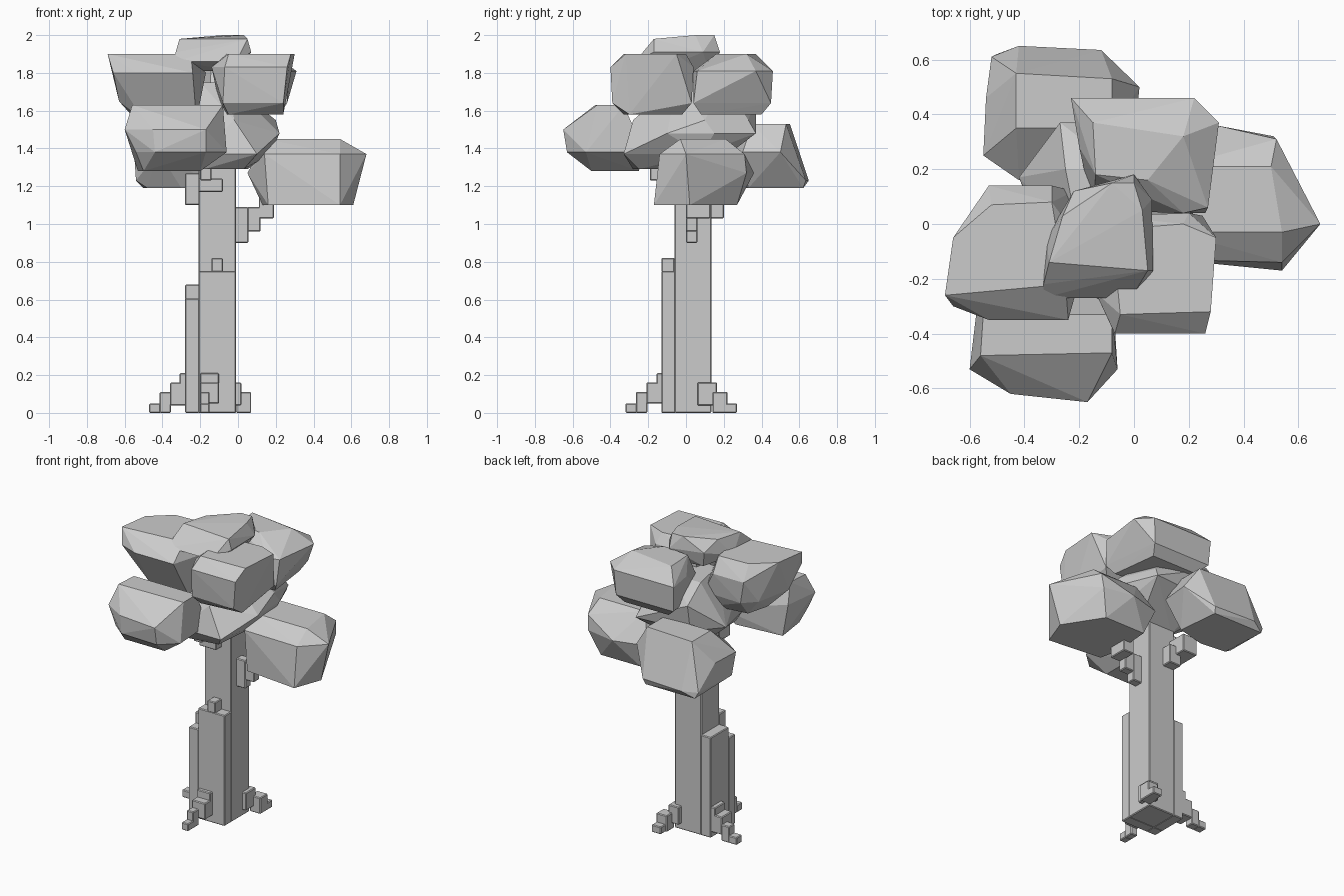
import bpy, bmesh


def finish(name, bm, bevel=0):
    mesh = bpy.data.meshes.new(name)
    bm.to_mesh(mesh)
    bm.free()
    ob = bpy.data.objects.new(name, mesh)
    bpy.context.collection.objects.link(ob)
    if bevel:
        mod = ob.modifiers.new("soft_edges", "BEVEL")
        mod.width = bevel
        mod.segments = 1


def blocks(name, *boxes):
    """Boxes given as (x0, x1, y0, y1, z0, z1), joined in one object."""
    bm = bmesh.new()
    for x0, x1, y0, y1, z0, z1 in boxes:
        for v in bmesh.ops.create_cube(bm, size=1)["verts"]:
            v.co.x = x1 if v.co.x > 0 else x0
            v.co.y = y1 if v.co.y > 0 else y0
            v.co.z = z1 if v.co.z > 0 else z0
    finish(name, bm, 0.005)


def clump(name, *sections):
    """Faceted foliage: hull around horizontal sections (z, outline points)."""
    bm = bmesh.new()
    for z, outline in sections:
        for x, y in outline:
            bm.verts.new((x, y, z))
    hull = bmesh.ops.convex_hull(bm, input=bm.verts)
    loose = {v for v in hull["geom_interior"] + hull["geom_unused"]
             if isinstance(v, bmesh.types.BMVert) and not v.link_faces}
    bmesh.ops.delete(bm, geom=list(loose), context="VERTS")
    bmesh.ops.recalc_face_normals(bm, faces=bm.faces)
    finish(name, bm)


# Stepped trunk
blocks("trunk", (-0.21, -0.01, -0.06, 0.135, 0, 1.5))
blocks("trunk_bark_layer",
       (-0.21, -0.01, -0.13, -0.055, 0, 0.75),
       (-0.28, -0.205, -0.13, -0.055, 0, 0.605),
       (-0.28, -0.205, -0.06, 0.135, 0, 0.68),
       (-0.14, -0.08, -0.13, -0.06, 0.745, 0.82))

# Stepped roots
blocks("left_root",
       (-0.47, -0.41, 0.07, 0.13, 0, 0.05), (-0.415, -0.355, 0.07, 0.13, 0, 0.11),
       (-0.36, -0.275, 0.02, 0.13, 0.04, 0.16), (-0.31, -0.275, 0.02, 0.13, 0.15, 0.21))
blocks("front_root",
       (-0.2, -0.15, -0.32, -0.26, 0, 0.05), (-0.2, -0.15, -0.265, -0.205, 0, 0.11),
       (-0.2, -0.1, -0.21, -0.125, 0.05, 0.16), (-0.2, -0.1, -0.155, -0.125, 0.15, 0.21))
blocks("back_right_root",
       (-0.06, 0.018, 0.06, 0.165, 0.04, 0.16),
       (-0.01, 0.07, 0.14, 0.22, 0, 0.11), (0.0, 0.07, 0.21, 0.27, 0, 0.05))

# Stepped branches
blocks("right_branch",
       (-0.015, 0.055, 0, 0.06, 0.9, 1.09), (0.05, 0.12, 0, 0.06, 0.96, 1.09),
       (0.11, 0.19, 0, 0.13, 1.03, 1.15))
blocks("back_branch",
       (-0.21, -0.12, 0.13, 0.2, 1.03, 1.16), (-0.28, -0.17, 0.13, 0.27, 1.1, 1.22),
       (-0.28, -0.205, 0.06, 0.14, 1.1, 1.27))
blocks("front_branch",
       (-0.21, -0.08, -0.12, -0.055, 1.17, 1.24), (-0.2, -0.14, -0.19, -0.07, 1.23, 1.32))

# Low foliage clumps
clump("right_foliage",
      (1.10, [(0.13, 0.0), (0.15, 0.27), (0.45, 0.27), (0.61, 0.02), (0.54, -0.17), (0.16, -0.13)]),
      (1.27, [(0.05, 0.05), (0.08, 0.3), (0.3, 0.36), (0.51, 0.32)]),
      (1.37, [(0.68, 0.0), (0.54, -0.14), (0.14, -0.13), (0.52, 0.31)]),
      (1.45, [(0.15, -0.03), (0.16, 0.21), (0.5, 0.21), (0.54, -0.03)]))
clump("front_left_foliage",
      (1.28, [(-0.5, -0.5), (-0.53, -0.28), (-0.2, -0.25), (-0.2, -0.5)]),
      (1.38, [(-0.54, -0.54), (-0.44, -0.62), (-0.17, -0.63), (-0.06, -0.53), (-0.08, -0.22)]),
      (1.50, [(-0.6, -0.53), (-0.45, -0.62), (-0.17, -0.65), (-0.57, -0.28)]),
      (1.63, [(-0.56, -0.48), (-0.55, -0.33), (-0.08, -0.33), (-0.08, -0.47)]))
clump("back_left_foliage",
      (1.19, [(-0.48, 0.3), (-0.5, 0.62), (-0.13, 0.62), (-0.1, 0.33), (-0.3, 0.28)]),
      (1.23, [(-0.52, 0.61), (-0.42, 0.65), (-0.12, 0.635), (-0.54, 0.28)]),
      (1.38, [(-0.55, 0.25), (-0.54, 0.46), (0.02, 0.5), (0.0, 0.3), (-0.42, 0.16)]),
      (1.53, [(-0.43, 0.55), (-0.08, 0.53), (-0.08, 0.35), (-0.43, 0.35)]))
clump("centre_foliage",
      (1.29, [(-0.18, -0.28), (-0.2, 0.12), (0.05, 0.12), (0.03, -0.25)]),
      (1.37, [(-0.22, -0.33), (0.1, -0.33), (0.17, 0.08), (-0.25, 0.2)]),
      (1.48, [(0.22, -0.1), (0.21, 0.15), (0.12, 0.37), (-0.27, 0.34), (-0.42, 0.17)]),
      (1.55, [(0.2, 0.1), (-0.02, -0.28), (-0.3, -0.1), (-0.32, 0.28), (0.1, 0.33)]),
      (1.66, [(-0.2, -0.1), (0.0, -0.1), (0.0, 0.25), (-0.27, 0.37)]),
      (1.75, [(-0.2, -0.05), (-0.05, -0.05), (-0.05, 0.2), (-0.25, 0.2)]))

# High foliage clumps
clump("left_foliage",
      (1.55, [(-0.54, -0.1), (-0.5, 0.05), (-0.26, 0.08), (-0.22, -0.22), (-0.5, -0.22)]),
      (1.65, [(-0.63, -0.2), (-0.58, 0.05), (-0.22, 0.12), (-0.5, 0.13)]),
      (1.80, [(-0.66, -0.3), (-0.53, -0.35), (-0.24, -0.35), (-0.17, -0.1), (-0.53, 0.14), (-0.3, 0.14)]),
      (1.90, [(-0.69, -0.26), (-0.66, -0.05), (-0.52, 0.07), (-0.3, 0.08), (-0.25, -0.22)]))
clump("front_right_foliage",
      (1.58, [(-0.07, -0.05), (0.2, -0.02), (0.24, -0.3), (-0.05, -0.33)]),
      (1.64, [(-0.08, -0.38), (0.24, -0.39), (0.25, 0.03), (-0.1, 0.03)]),
      (1.83, [(-0.14, -0.25), (-0.07, -0.4), (0.26, -0.4), (0.28, -0.1), (0.2, 0.04), (-0.1, 0.03)]),
      (1.90, [(-0.05, -0.33), (0.28, -0.32), (0.3, -0.05), (0.18, 0.0), (-0.08, -0.02)]))
clump("back_right_foliage",
      (1.58, [(-0.12, 0.1), (-0.15, 0.4), (0.18, 0.4), (0.22, 0.08)]),
      (1.64, [(-0.22, 0.45), (0.21, 0.45), (0.26, 0.04), (-0.15, 0.05)]),
      (1.81, [(-0.23, 0.46), (0.22, 0.46), (0.31, 0.37), (0.27, 0.06), (0.18, 0.04), (-0.2, 0.28)]),
      (1.90, [(-0.15, 0.37), (0.18, 0.32), (0.05, 0.16), (-0.14, 0.18)]))
clump("top_foliage",
      (1.81, [(-0.2, -0.12), (-0.2, 0.1), (-0.02, 0.12), (0.0, -0.15)]),
      (1.86, [(-0.33, -0.27), (-0.32, -0.05), (-0.01, -0.27)]),
      (1.91, [(0.07, -0.17), (0.065, 0.09), (0.0, 0.18), (-0.22, 0.12), (-0.33, -0.22)]),
      (1.98, [(-0.31, -0.14), (0.05, -0.17), (-0.26, 0.03)]),
      (2.00, [(-0.08, 0.15), (0.0, 0.15), (0.03, 0.05)]))
